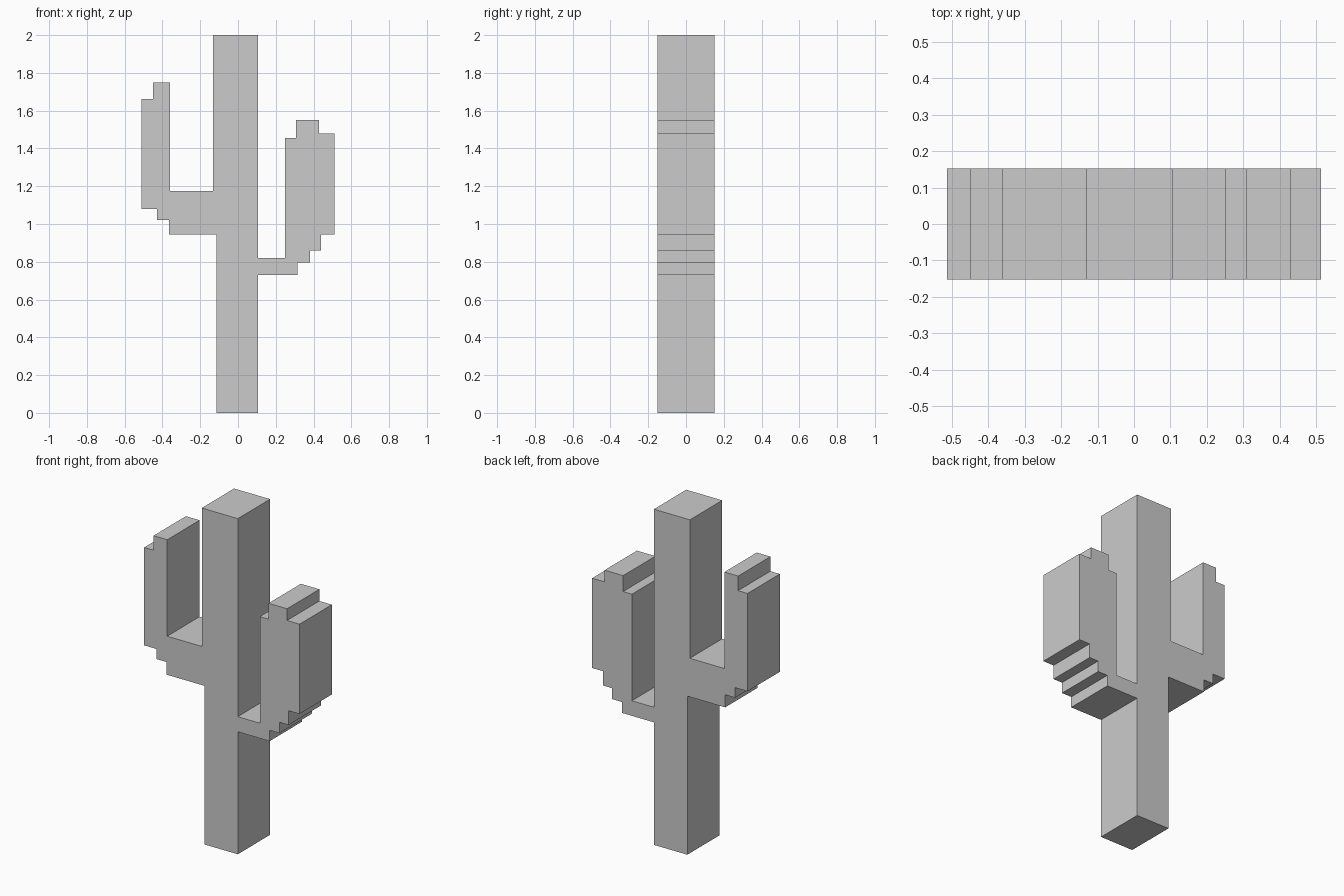
import bpy
import bmesh

if "Cube" in bpy.data.objects:
    bpy.data.objects.remove(bpy.data.objects["Cube"])

HALF_DEPTH = 0.152

# Stepped outline of the cactus in the front (x, z) plane, counter-clockwise
trunk_base = [(-0.115, 0.0), (0.105, 0.0)]
right_arm = [
    (0.105, 0.73), (0.315, 0.73), (0.315, 0.795), (0.38, 0.795),
    (0.38, 0.86), (0.44, 0.86), (0.44, 0.945), (0.512, 0.945),
    (0.512, 1.48), (0.43, 1.48), (0.43, 1.55), (0.308, 1.55),
    (0.308, 1.455), (0.25, 1.455), (0.25, 0.82), (0.105, 0.82),
]
trunk_top = [(0.105, 2.0), (-0.132, 2.0)]
left_arm = [
    (-0.132, 1.175), (-0.36, 1.175), (-0.36, 1.75), (-0.45, 1.75),
    (-0.45, 1.663), (-0.512, 1.663), (-0.512, 1.08), (-0.43, 1.08),
    (-0.43, 1.02), (-0.365, 1.02), (-0.365, 0.945), (-0.115, 0.945),
]


def extrude_profile(name, outline, half_depth):
    """Fill an (x, z) outline and extrude it along y into a closed solid."""
    bm = bmesh.new()
    front = bm.faces.new([bm.verts.new((x, -half_depth, z)) for x, z in outline])
    result = bmesh.ops.extrude_face_region(bm, geom=[front], use_keep_orig=True)
    moved = [v for v in result["geom"] if isinstance(v, bmesh.types.BMVert)]
    bmesh.ops.translate(bm, verts=moved, vec=(0, 2 * half_depth, 0))
    bmesh.ops.recalc_face_normals(bm, faces=bm.faces)
    mesh = bpy.data.meshes.new(name)
    bm.to_mesh(mesh)
    bm.free()
    obj = bpy.data.objects.new(name, mesh)
    bpy.context.collection.objects.link(obj)
    return obj


# Trunk and both arms form one continuous flat-faced solid
extrude_profile("cactus", trunk_base + right_arm + trunk_top + left_arm, HALF_DEPTH)
